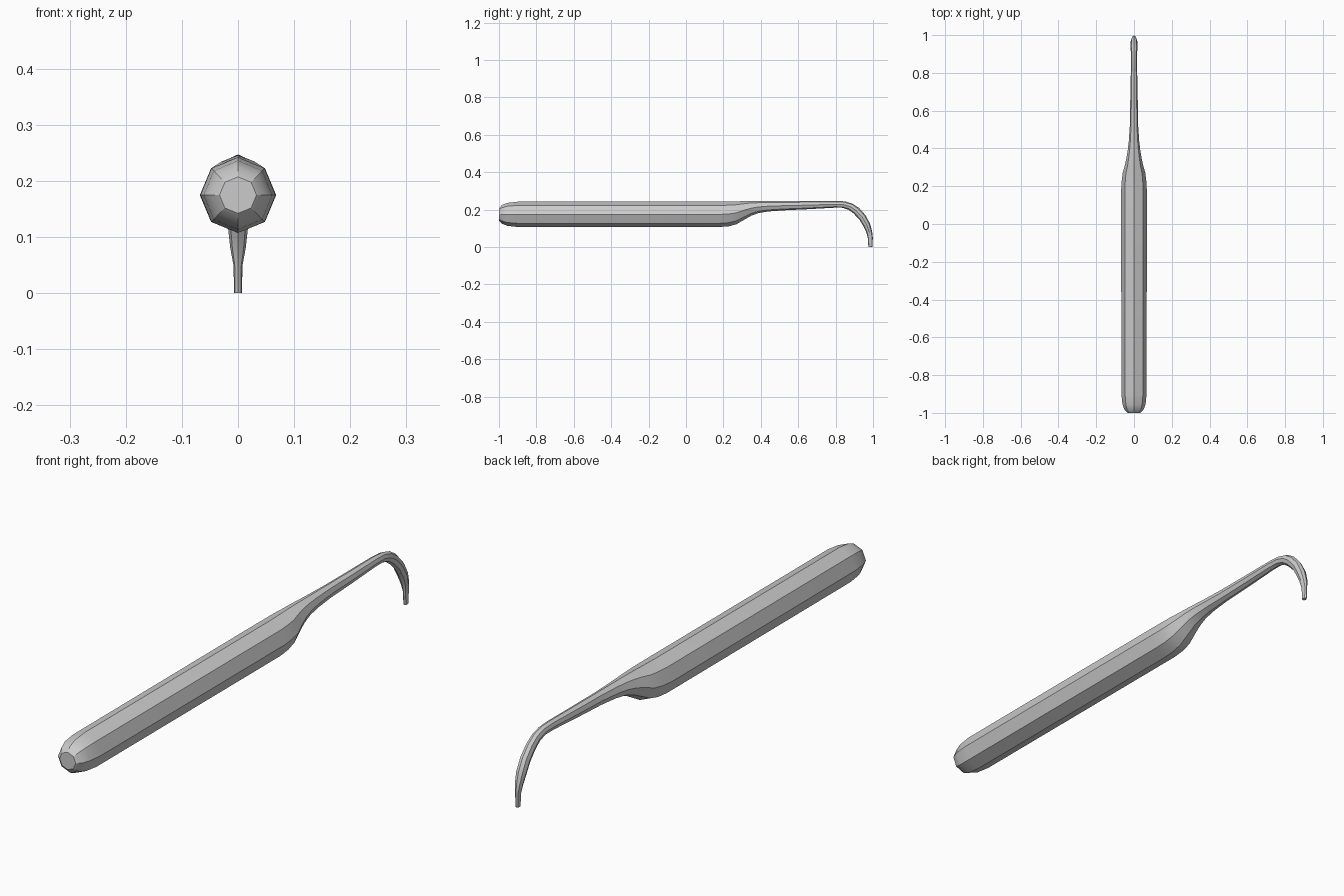
import bpy, bmesh, math
from mathutils import Vector

# cross-sections: upper/outer point (y, z), lower/inner point (y, z), half width in x
SECTIONS = [
    (-1.0, .207, -1.0, .142, .033),
    (-.985, .224, -.985, .125, .050),
    (-.955, .236, -.955, .113, .061),
    (-.90, .242, -.90, .107, .067),
    (.18, .242, .18, .107, .068),
    (.23, .243, .23, .111, .065),
    (.27, .244, .27, .122, .060),
    (.30, .245, .31, .145, .050),
    (.34, .246, .35, .168, .041),
    (.38, .246, .39, .182, .034),
    (.43, .246, .44, .190, .028),
    (.52, .246, .52, .196, .022),
    (.65, .246, .65, .202, .020),
    (.80, .247, .79, .210, .017),
    (.85, .244, .835, .210, .016),
    (.89, .232, .868, .200, .016),
    (.925, .209, .895, .180, .017),
    (.96, .170, .926, .148, .018),
    (.984, .125, .949, .110, .018),
    (.995, .085, .964, .078, .014),
    (.999, .050, .972, .048, .008),
    (.996, .0, .975, .0, .007),
]
SIDES = 8

# handle, neck and curved hook as one octagonal loft
bm = bmesh.new()
rings = []
for y1, z1, y2, z2, w in SECTIONS:
    top, bot = Vector((0, y1, z1)), Vector((0, y2, z2))
    mid, up = (top + bot) / 2, (top - bot) / 2
    side = Vector((w, 0, 0))
    rings.append([bm.verts.new(mid + up * math.cos(a) + side * math.sin(a))
                  for a in (2 * math.pi * i / SIDES for i in range(SIDES))])
for a, b in zip(rings, rings[1:]):
    for i in range(SIDES):
        j = (i + 1) % SIDES
        bm.faces.new((a[i], a[j], b[j], b[i]))

# end caps
bm.faces.new(rings[0])
bm.faces.new(rings[-1])
bmesh.ops.recalc_face_normals(bm, faces=bm.faces)

mesh = bpy.data.meshes.new("hook_tool")
bm.to_mesh(mesh)
bm.free()
tool = bpy.data.objects.new("hook_tool", mesh)
bpy.context.collection.objects.link(tool)
bpy.context.view_layer.objects.active = tool
tool.select_set(True)
bpy.ops.object.shade_smooth_by_angle(angle=math.radians(30))
